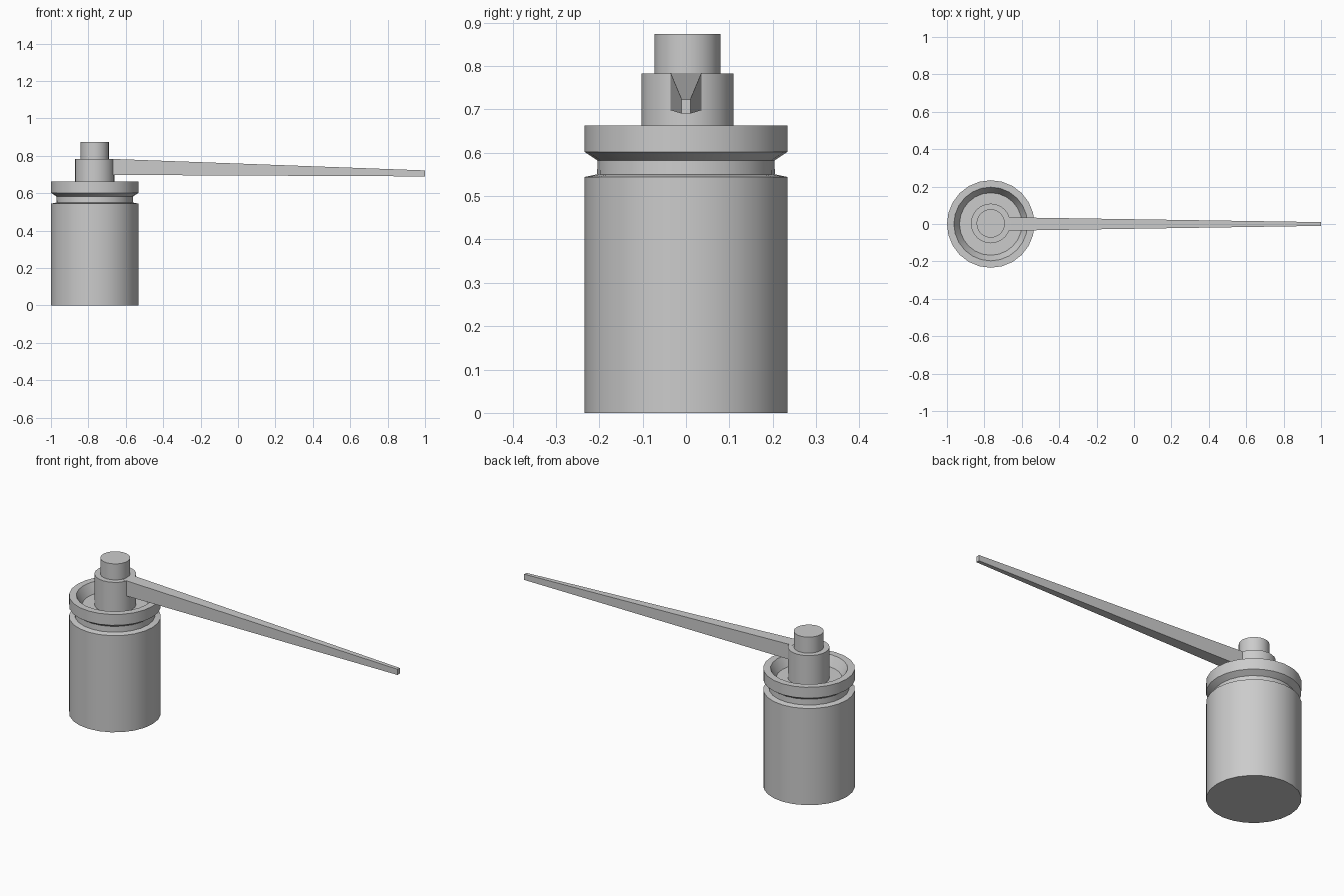
import bpy, bmesh, math

if "Cube" in bpy.data.objects:
    bpy.data.objects.remove(bpy.data.objects["Cube"])

CX = -0.766  # axis of the canister


def make_object(name, bm, smooth=True):
    bmesh.ops.recalc_face_normals(bm, faces=bm.faces)
    me = bpy.data.meshes.new(name)
    bm.to_mesh(me)
    bm.free()
    ob = bpy.data.objects.new(name, me)
    bpy.context.collection.objects.link(ob)
    if smooth:
        bpy.ops.object.select_all(action='DESELECT')
        ob.select_set(True)
        bpy.context.view_layer.objects.active = ob
        bpy.ops.object.shade_smooth_by_angle(angle=math.radians(32))
    return ob


def lathe(name, profile, segs=24, y=0.0):
    """Revolve (radius, z) points around the vertical axis and cap both ends."""
    bm = bmesh.new()
    rings = [[bm.verts.new((CX + r * math.cos(2 * math.pi * i / segs),
                            y + r * math.sin(2 * math.pi * i / segs), z))
              for i in range(segs)] for r, z in profile]
    for a, b in zip(rings, rings[1:]):
        for i in range(segs):
            j = (i + 1) % segs
            bm.faces.new((a[i], a[j], b[j], b[i]))
    bm.faces.new(rings[0])
    bm.faces.new(rings[-1])
    return make_object(name, bm)


# Canister with a grooved neck, flared rim and recessed top
lathe("canister", [(0.234, 0), (0.234, 0.544), (0.205, 0.55), (0.204, 0.582),
                   (0.234, 0.602), (0.234, 0.663), (0.197, 0.663), (0.167, 0.61)])

# Stepped spindle: wide collar and narrower cap
lathe("spindle", [(0.106, 0.605), (0.106, 0.783), (0.076, 0.783), (0.076, 0.873)], y=0.003)

# Long tapering lever
bm = bmesh.new()
sections = [(-0.69, 0.036, 0.698, 0.784), (1.0, 0.01, 0.69, 0.722)]
ends = [[bm.verts.new((x, y, z)) for y, z in ((-w, lo), (w, lo), (w, hi), (-w, hi))]
        for x, w, lo, hi in sections]
for i in range(4):
    j = (i + 1) % 4
    bm.faces.new((ends[0][i], ends[0][j], ends[1][j], ends[1][i]))
for end in ends:
    bm.faces.new(end)
make_object("lever", bm, smooth=False)
